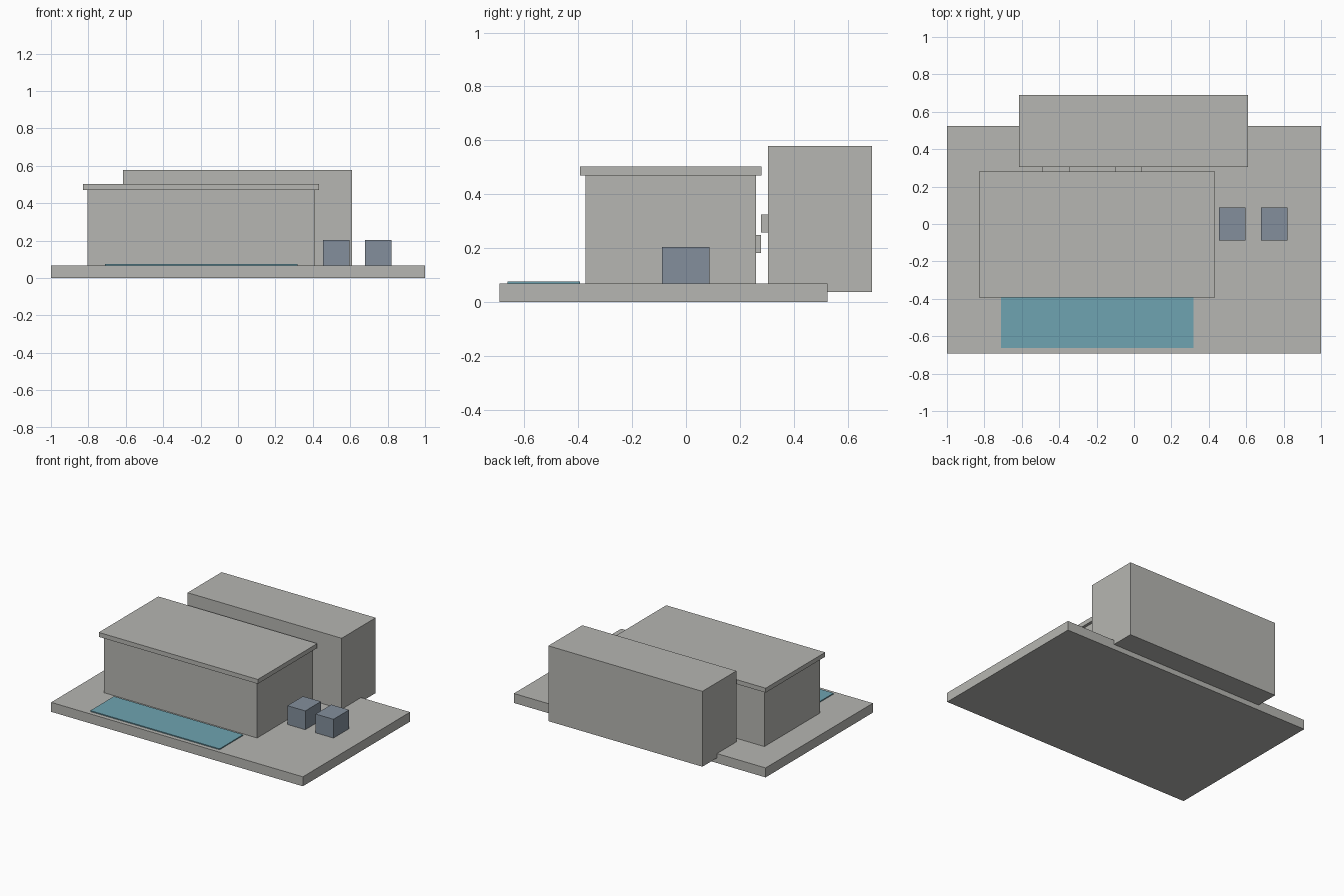
import bpy

cube = bpy.data.objects.get("Cube")
if cube:
    bpy.data.objects.remove(cube, do_unlink=True)


def material(name, rgb):
    mat = bpy.data.materials.new(name)
    mat.use_nodes = True
    color = (*rgb, 1.0)
    mat.diffuse_color = color
    mat.node_tree.nodes["Principled BSDF"].inputs["Base Color"].default_value = color
    return mat


concrete = material("concrete grey", (0.468, 0.468, 0.445))
metal = material("slate blue", (0.227, 0.275, 0.333))
water = material("pool teal", (0.156, 0.366, 0.44))


def box(name, xs, ys, zs, mat):
    """Box spanning the given ranges on each axis."""
    spans = (xs, ys, zs)
    bpy.ops.mesh.primitive_cube_add(size=1, location=[(a + b) / 2 for a, b in spans])
    obj = bpy.context.object
    obj.name = name
    obj.scale = [b - a for a, b in spans]
    bpy.ops.object.transform_apply(location=False, rotation=False, scale=True)
    obj.data.materials.append(mat)
    return obj


GROUND = 0.068
EAVES = 0.47

# Base slab and main building
box("base_slab", (-1, 1), (-0.692, 0.525), (0, GROUND), concrete)
box("building_walls", (-0.805, 0.413), (-0.373, 0.26), (GROUND, EAVES), concrete)
box("roof_slab", (-0.83, 0.433), (-0.394, 0.281), (EAVES, 0.502), concrete)

# Raised block behind the building, overhanging the slab
box("rear_block", (-0.614, 0.61), (0.305, 0.691), (0.037, 0.578), concrete)

# Shallow pool along the front
box("front_pool", (-0.71, 0.317), (-0.662, -0.394), (GROUND, 0.075), water)

# Two cabinets beside the building
for side, x in (("inner", 0.526), ("outer", 0.75)):
    box(f"{side}_cabinet", (x - 0.071, x + 0.071), (-0.089, 0.088), (GROUND, 0.203), metal)

# Connector stubs in the gap between building and rear block
for side, x in (("right", -0.419), ("left", -0.029)):
    span = (x - 0.073, x + 0.073)
    box(f"{side}_block_connector", span, (0.279, 0.305), (0.258, 0.325), concrete)
    box(f"{side}_wall_connector", span, (0.26, 0.279), (0.182, 0.249), concrete)
